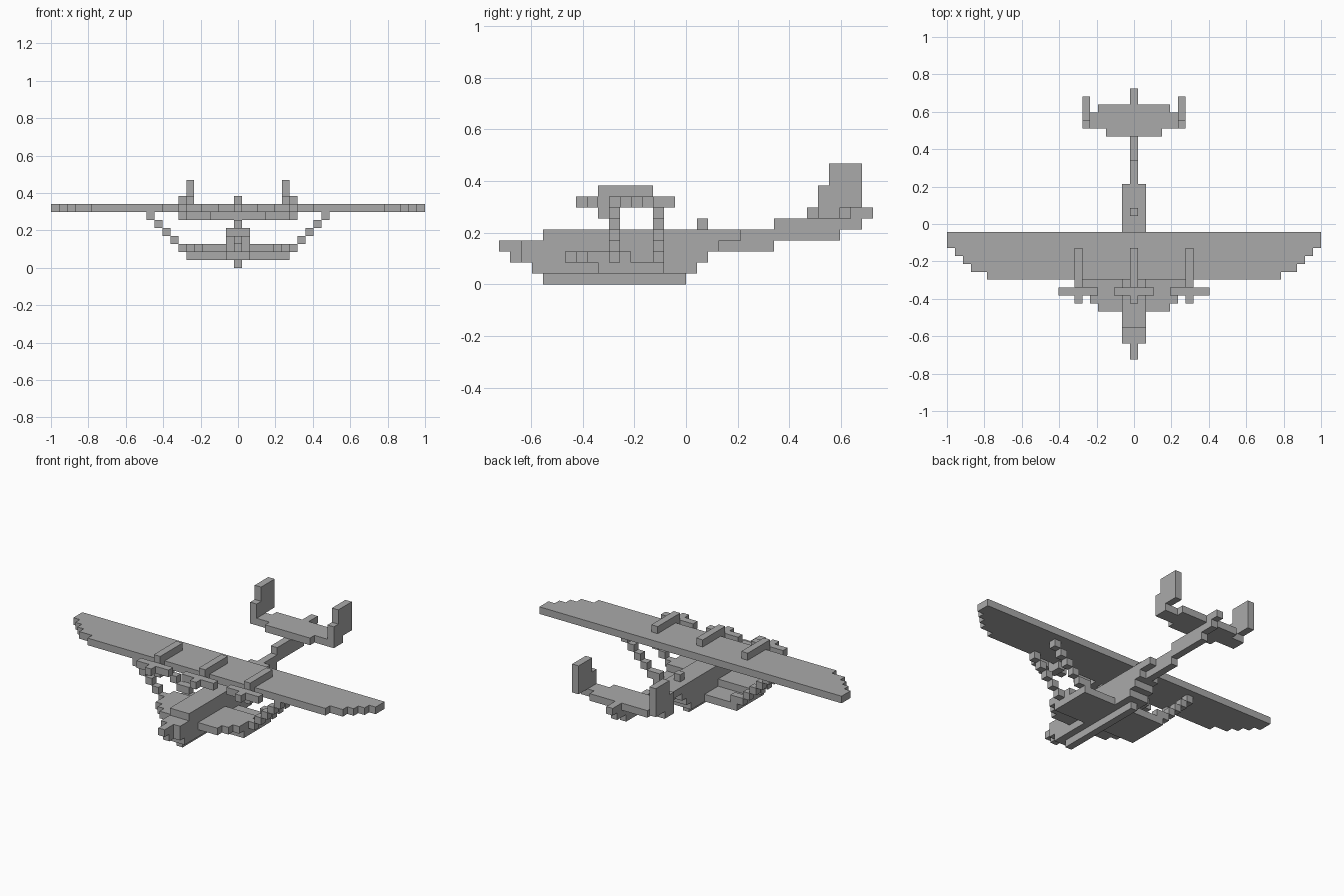
import bpy, bmesh
from mathutils import Vector

if "Cube" in bpy.data.objects:
    bpy.data.objects.remove(bpy.data.objects["Cube"])

V = 2 / 47          # edge of one block; the model is 47 x 34 x 11 blocks
parts, taken = {}, set()

grey = bpy.data.materials.new("plain grey")
grey.diffuse_color = (0.4, 0.4, 0.4, 1)
grey.use_nodes = True
grey.node_tree.nodes["Principled BSDF"].inputs["Base Color"].default_value = grey.diffuse_color


def box(part, x0, x1, y0, y1, z0, z1, mirror=True):
    """Fill blocks: columns x0..x1 inclusive (mirrored), y0..y1 and z0..z1 as edges."""
    for x in range(x0, x1 + 1):
        for y in range(y0, y1):
            for z in range(z0, z1):
                for c in {(x, y, z), (-x if mirror else x, y, z)}:
                    if c not in taken:
                        taken.add(c)
                        parts.setdefault(part, set()).add(c)


# Hull: keel, three-wide body layers and the centre column of nose and boom
box("keel", 0, 0, -13, 0, 0, 1)
for z, y0, y1 in ((1, -14, 1), (2, -15, 2), (3, -15, 3), (4, -13, 5)):
    box("hull", 0, 1, y0, y1, z, z + 1)
box("nose", 0, 0, -16, -15, 2, 3)
box("nose", 0, 0, -17, -15, 3, 4)
box("tail_boom", 0, 0, 3, 8, 3, 4)
box("tail_boom", 0, 0, 5, 14, 4, 5)
box("tail_boom", 0, 0, 8, 16, 5, 6)
box("deck_turret", 0, 0, 1, 2, 5, 6)

# Stub wings beside the hull, stepped at the front
for x0, x1, y0 in ((2, 4, -11), (5, 5, -10), (6, 6, -9)):
    box("stub_wing", x0, x1, y0, -5, 2, 3)
box("stub_wing", 2, 6, -8, -2, 1, 2)

# Main wing with stepped tips
for y, half in ((-7, 18), (-6, 20), (-5, 21), (-4, 22), (-3, 23), (-2, 23)):
    box("main_wing", 0, half, y, y + 1, 7, 8)

# Diagonal struts from stub wings to main wing
for y in (-7, -3):
    box("wing_struts", 6, 6, y, y + 1, 2, 3)
    for k in range(5):
        box("wing_struts", 7 + k, 7 + k, y, y + 1, 2 + k, 3 + k)

# Three engines with flat propellers
for x in (0, 7):
    box("engines", x, x, -8, -3, 8, 9)
    box("engines", x, x, -10, -7, 7, 8)
    box("propellers", x - 2, x + 2, -9, -8, 7, 8)
box("engines", 7, 7, -8, -6, 6, 7)

# Tailplane and twin fins
for y0, y1, half in ((11, 12, 3), (12, 14, 6), (14, 15, 4), (15, 17, 0)):
    box("tailplane", 0, half, y0, y1, 6, 7)
box("tail_fins", 6, 6, 12, 16, 7, 9)
box("tail_fins", 6, 6, 13, 16, 9, 11)

# Turn each part into a mesh of its exposed block faces, merged where flat
for name, cells in parts.items():
    bm = bmesh.new()
    for c in cells:
        for axis in range(3):
            for s in (-1, 1):
                n = list(c)
                n[axis] += s
                if tuple(n) in taken:
                    continue
                centre = Vector((c[0], c[1] + 0.5, c[2] + 0.5))
                a, b, d = Vector(), Vector(), Vector()
                d[axis] = s / 2
                a[(axis + 1) % 3] = 0.5
                b[(axis + 2) % 3] = 0.5 * s
                corners = (-a - b, a - b, a + b, b - a)
                bm.faces.new([bm.verts.new((centre + d + k) * V) for k in corners])
    bmesh.ops.remove_doubles(bm, verts=bm.verts, dist=1e-4)
    bmesh.ops.dissolve_limit(bm, angle_limit=0.01, verts=bm.verts, edges=bm.edges)
    mesh = bpy.data.meshes.new(name)
    bm.to_mesh(mesh)
    bm.free()
    mesh.materials.append(grey)
    bpy.context.collection.objects.link(bpy.data.objects.new(name, mesh))
